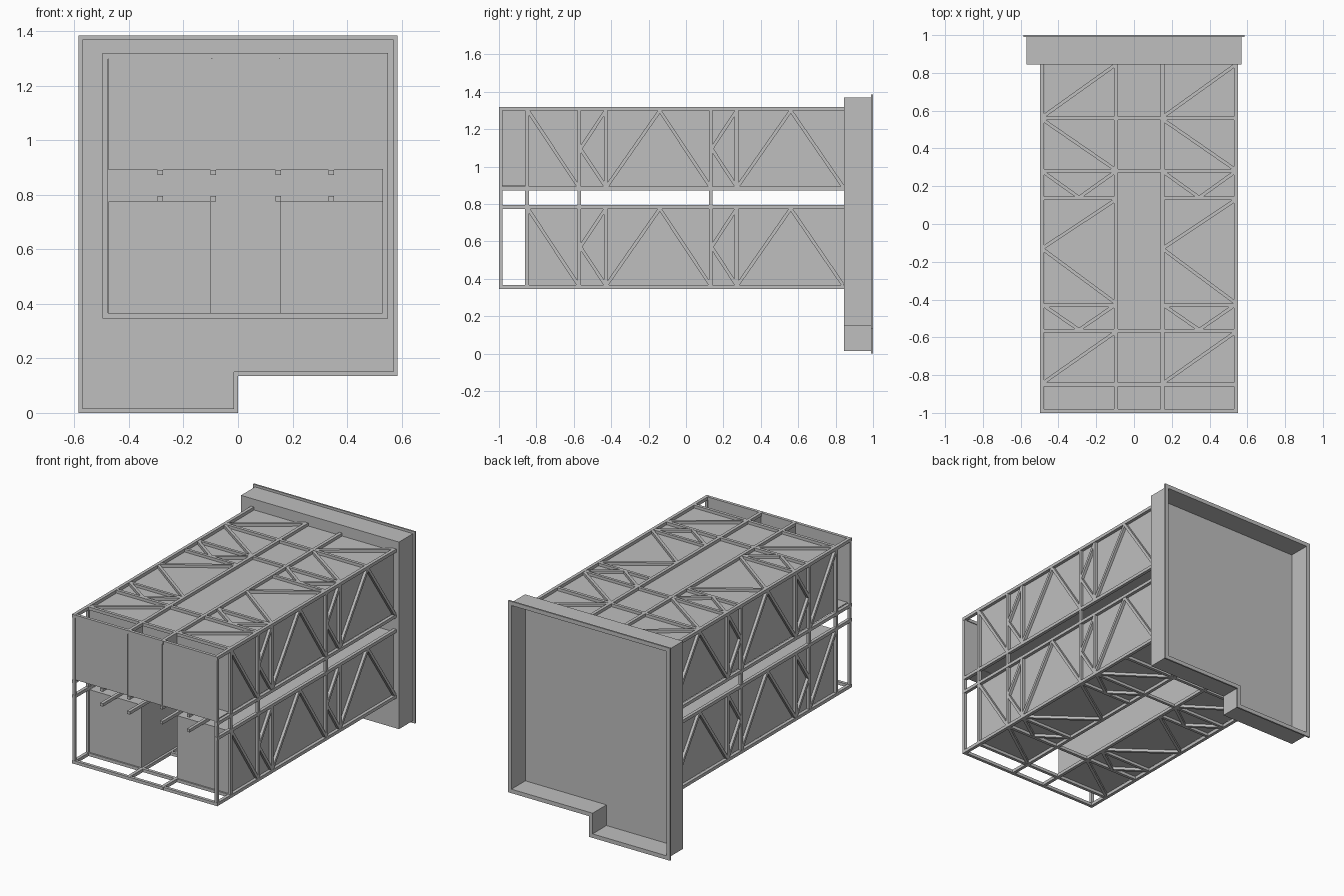
import bpy, bmesh
from mathutils import Vector, Matrix

if "Cube" in bpy.data.objects:
    bpy.data.objects.remove(bpy.data.objects["Cube"])

grey = bpy.data.materials.new("light_grey")
grey.diffuse_color = (0.52, 0.52, 0.52, 1)
grey.use_nodes = True
grey.node_tree.nodes["Principled BSDF"].inputs["Base Color"].default_value = grey.diffuse_color


def finish(name, bm):
    bmesh.ops.recalc_face_normals(bm, faces=bm.faces)
    mesh = bpy.data.meshes.new(name)
    bm.to_mesh(mesh)
    bm.free()
    mesh.materials.append(grey)
    obj = bpy.data.objects.new(name, mesh)
    bpy.context.collection.objects.link(obj)
    return obj


def bar(bm, a, b, w=0.021):
    """Square bar from a to b."""
    a, b = Vector(a), Vector(b)
    d = b - a
    z = d.normalized()
    # keep two faces of the bar parallel to the plane it lies in
    ref = Vector((1, 0, 0)) if abs(z.x) < 1e-4 else Vector((0, 0, 1))
    x = ref.cross(z).normalized()
    y = z.cross(x)
    rot = Matrix((x, y, z)).transposed().to_4x4()
    m = Matrix.Translation((a + b) / 2) @ rot @ Matrix.Diagonal((w, w, d.length, 1))
    bmesh.ops.create_cube(bm, size=1, matrix=m)


def box(bm, x0, x1, y0, y1, z0, z1):
    m = Matrix.Translation(((x0 + x1) / 2, (y0 + y1) / 2, (z0 + z1) / 2))
    bmesh.ops.create_cube(bm, size=1, matrix=m @ Matrix.Diagonal((x1 - x0, y1 - y0, z1 - z0, 1)))


XL, XR = -0.487, 0.54           # outer frame lines
XA, XB = -0.095, 0.15           # corridor lines
FRONT, BACK = -0.9895, 0.85
LEVELS = (0.3565, 0.785, 0.882, 1.309)
STOREYS = ((0.3565, 0.785), (0.882, 1.309))

# Long beams
bm = bmesh.new()
for z in LEVELS:
    for x in (XL, XR):
        bar(bm, (x, -1, z), (x, BACK, z))
for z in (LEVELS[0], LEVELS[3]):
    for x in (XA, XB):
        bar(bm, (x, -1, z), (x, BACK, z))
finish("long_beams", bm)

# Floor joists between the storeys
bm = bmesh.new()
for z in (0.785, 0.882):
    for x in (-0.285, -0.09, 0.147, 0.342):
        bar(bm, (x, -1, z), (x, BACK, z), 0.02)
finish("floor_joists", bm)

# Side posts
bm = bmesh.new()
for x in (XL, XR):
    for y in (FRONT, -0.85, -0.57, 0.132):
        bar(bm, (x, y, LEVELS[0]), (x, y, LEVELS[3]), 0.019)
    for z0, z1 in STOREYS:
        for y in (-0.43, 0.27):
            bar(bm, (x, y, z0), (x, y, z1), 0.019)
finish("side_posts", bm)

# Cross beams over and under the modules
bm = bmesh.new()
for z in (LEVELS[0], LEVELS[3]):
    for y in (FRONT, -0.85, -0.565, 0.56):
        bar(bm, (XL, y, z), (XR, y, z), 0.02)
    bar(bm, (XL, 0.282, z), (XR, 0.282, z), 0.018)
    for y in (-0.43, 0.137):
        bar(bm, (XL, y, z), (XA, y, z), 0.018)
        bar(bm, (XB, y, z), (XR, y, z), 0.018)
finish("cross_beams", bm)

# Side braces: paths of (y, height fraction) repeated per side and storey
SIDE_PATHS = (
    ((-0.845, 1), (-0.575, 0)),
    ((-0.43, 1), (-0.565, 0.5), (-0.43, 0)),
    ((-0.425, 0), (-0.14, 1), (0.13, 0)),
    ((0.27, 1), (0.137, 0.5), (0.27, 0)),
    ((0.275, 0), (0.56, 1), (0.84, 0)),
)
bm = bmesh.new()
for x in (XL, XR):
    for z0, z1 in STOREYS:
        for path in SIDE_PATHS:
            pts = [(x, y, z0 + 0.01 + f * (z1 - z0 - 0.02)) for y, f in path]
            for a, b in zip(pts, pts[1:]):
                bar(bm, a, b, 0.018)
finish("side_braces", bm)

# Roof and floor braces: paths of (x fraction of the bay, y)
DECK_PATHS = (
    ((0, 0.565), (1, 0.845)),
    ((0, 0.555), (1, 0.285)),
    ((0, 0.28), (0.5, 0.14), (1, 0.28)),
    ((1, 0.13), (0, -0.13), (1, -0.42)),
    ((0, -0.425), (0.5, -0.56), (1, -0.425)),
    ((1, -0.57), (0, -0.845)),
)
bm = bmesh.new()
for z in (LEVELS[0], LEVELS[3]):
    for x0, x1 in ((XL, XA), (XB, XR)):
        for path in DECK_PATHS:
            pts = [(x0 + f * (x1 - x0), y, z) for f, y in path]
            for a, b in zip(pts, pts[1:]):
                bar(bm, a, b, 0.018)
finish("deck_braces", bm)

# Lower modules, with an open corridor between them
for name, x0, x1 in (("lower_left_module", -0.475, -0.1), ("lower_right_module", 0.155, 0.53)):
    bm = bmesh.new()
    box(bm, x0, x1, -0.85, 0.85, 0.366, 0.775)
    finish(name, bm)

# Upper modules with a porch behind the front panels
UPPER = (("left", -0.475, -0.099), ("middle", -0.094, 0.15), ("right", 0.155, 0.53))
for name, x0, x1 in UPPER:
    bm = bmesh.new()
    box(bm, x0, x1, -0.85, 0.85, 0.894, 1.3)
    finish("upper_" + name + "_module", bm)
    bm = bmesh.new()
    box(bm, x0, x1, -0.995, -0.985, 0.894, 1.3)
    finish("upper_" + name + "_front_panel", bm)
bm = bmesh.new()
box(bm, -0.475, 0.53, -0.99, -0.85, 0.892, 0.898)
finish("porch_floor", bm)
bm = bmesh.new()
for x in (-0.0965, 0.1525):
    box(bm, x - 0.004, x + 0.004, -0.99, -0.85, 0.896, 1.3)
finish("porch_dividers", bm)


# Rear tray: notched outline lofted through an inset/depth section
def outline(d):
    return ((-0.585 + d, d), (-d, d), (-d, 0.135 + d), (0.585 - d, 0.135 + d),
            (0.585 - d, 1.385 - d), (-0.585 + d, 1.385 - d))


bm = bmesh.new()
section = ((0.015, 0.845), (0.015, 0.989), (0, 0.989), (0, 1.0), (0.026, 1.0), (0.026, 0.857))
rings = [[bm.verts.new((x, y, z)) for x, z in outline(d)] for d, y in section]
for r, s in zip(rings, rings[1:]):
    for i in range(6):
        j = (i + 1) % 6
        bm.faces.new((r[i], r[j], s[j], s[i]))
bm.faces.new(rings[0])
bm.faces.new(rings[-1])
finish("rear_tray", bm)
